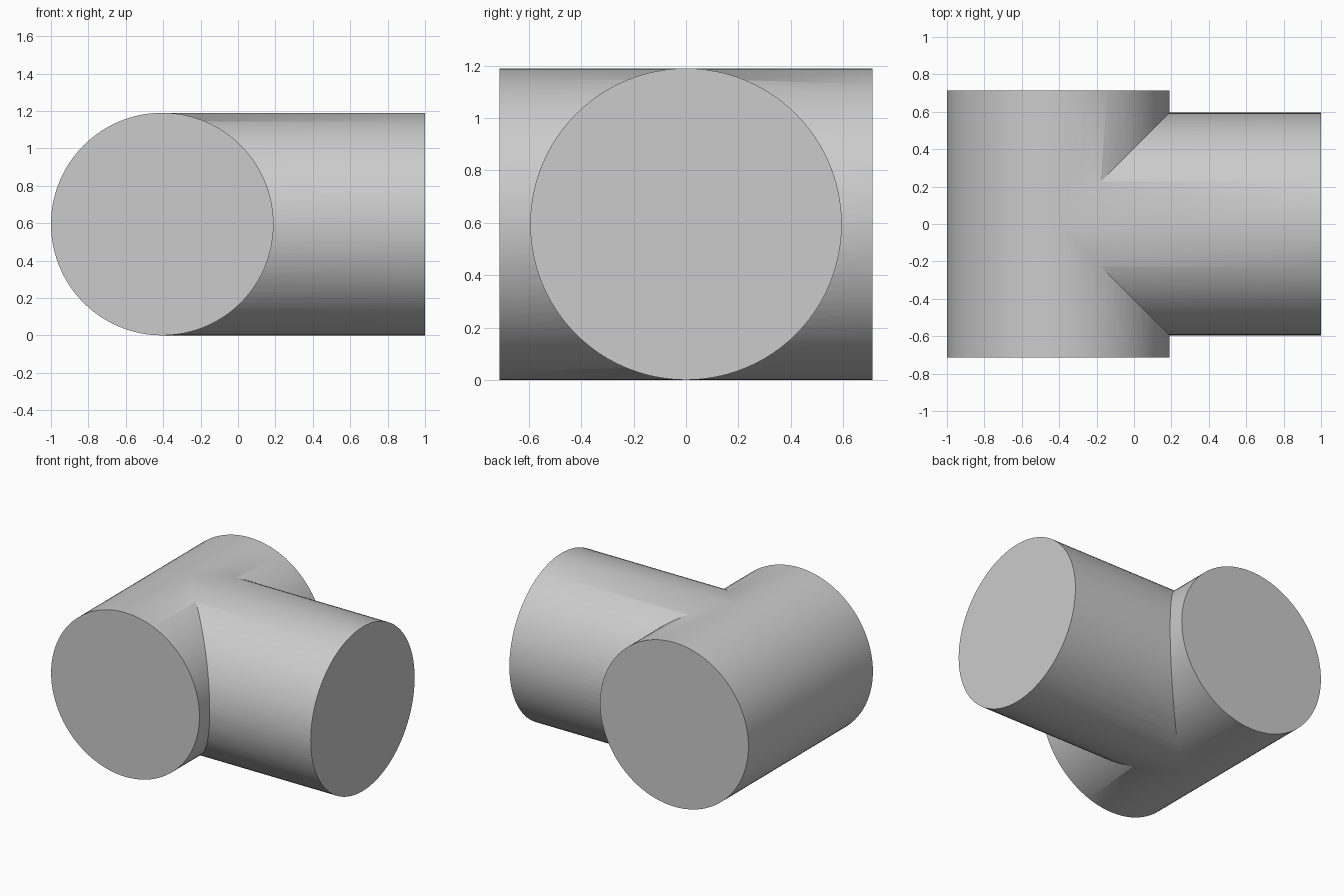
import bpy
from math import pi
from mathutils import Matrix

cube = bpy.data.objects.get("Cube")
if cube:
    bpy.data.objects.remove(cube, do_unlink=True)

RADIUS = 0.595
AXIS_X = -1 + RADIUS
HALF_RUN = 0.713
SIDES = 96

grey = bpy.data.materials.new("plain grey")
grey.use_nodes = True
colour = (0.6, 0.6, 0.6, 1)
grey.diffuse_color = colour
grey.node_tree.nodes["Principled BSDF"].inputs["Base Color"].default_value = colour


def pipe(name, start, end, axis, offset):
    """Solid cylinder from start to end along the x or y axis."""
    bpy.ops.mesh.primitive_cylinder_add(vertices=SIDES, radius=RADIUS, depth=end - start)
    obj = bpy.context.object
    obj.name = name
    middle = (start + end) / 2
    if axis == "X":
        turn, place = Matrix.Rotation(pi / 2, 4, "Y"), (middle, 0, RADIUS)
    else:
        turn, place = Matrix.Rotation(pi / 2, 4, "X"), (offset, middle, RADIUS)
    obj.data.transform(Matrix.Translation(place) @ turn)
    obj.data.materials.append(grey)
    return obj


# Straight run and the side branch of equal radius
tee = pipe("tee_pipe", -HALF_RUN, HALF_RUN, "Y", AXIS_X)
branch = pipe("branch_helper", AXIS_X, 1, "X", 0)

# Fuse them into one solid with a mitred junction
union = tee.modifiers.new("join branch", "BOOLEAN")
union.operation = "UNION"
union.solver = "EXACT"
union.object = branch
bpy.ops.object.select_all(action="DESELECT")
tee.select_set(True)
bpy.context.view_layer.objects.active = tee
bpy.ops.object.modifier_apply(modifier=union.name)
bpy.data.objects.remove(branch, do_unlink=True)

# Round sides smooth, caps and junction crisp
bpy.ops.object.shade_smooth_by_angle(angle=pi / 6)
